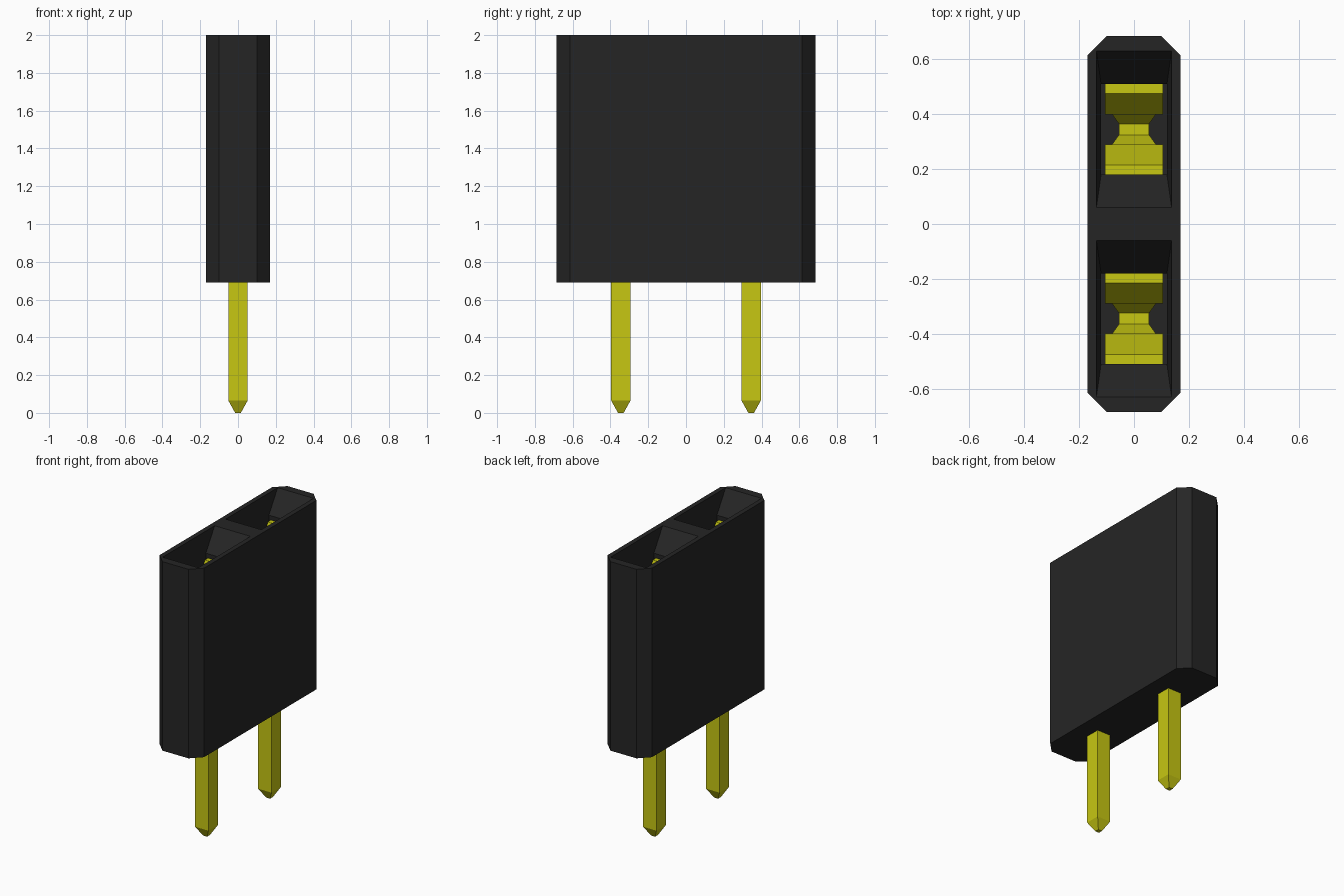
import bpy
import bmesh

cube = bpy.data.objects.get("Cube")
if cube:
    bpy.data.objects.remove(cube, do_unlink=True)


def make_material(name, rgb):
    mat = bpy.data.materials.new(name)
    mat.use_nodes = True
    mat.diffuse_color = (*rgb, 1)
    bsdf = next(n for n in mat.node_tree.nodes if n.type == 'BSDF_PRINCIPLED')
    bsdf.inputs["Base Color"].default_value = (*rgb, 1)
    return mat


BLACK = make_material("black plastic", (0.0185, 0.0185, 0.0185))
GOLD = make_material("yellow metal", (0.57, 0.57, 0.006))


def rect(hx, y0, y1, z):
    return [(-hx, y0, z), (hx, y0, z), (hx, y1, z), (-hx, y1, z)]


def loft(bm, rings):
    """Closed solid through a stack of rings with equal point counts."""
    loops = [[bm.verts.new(p) for p in ring] for ring in rings]
    n = len(loops[0])
    for a, b in zip(loops, loops[1:]):
        for i in range(n):
            j = (i + 1) % n
            bm.faces.new((a[i], a[j], b[j], b[i]))
    bm.faces.new(loops[0][::-1])
    bm.faces.new(loops[-1])


def make_object(name, solids, mat):
    bm = bmesh.new()
    for rings in solids:
        loft(bm, rings)
    bmesh.ops.recalc_face_normals(bm, faces=bm.faces)
    mesh = bpy.data.meshes.new(name)
    bm.to_mesh(mesh)
    bm.free()
    mesh.materials.append(mat)
    obj = bpy.data.objects.new(name, mesh)
    bpy.context.scene.collection.objects.link(obj)
    return obj


# Housing: upright block with chamfered corners
HX, HY, CH = 0.17, 0.685, 0.07
BOTTOM, TOP = 0.69, 2.0
outline = [(-HX + CH, -HY), (HX - CH, -HY), (HX, -HY + CH), (HX, HY - CH),
           (HX - CH, HY), (-HX + CH, HY), (-HX, HY - CH), (-HX, -HY + CH)]
housing = make_object(
    "housing", [[[(x, y, z) for x, y in outline] for z in (BOTTOM, TOP)]], BLACK)

PIN_Y = 0.345

# Sockets: straight shafts with a funnel mouth, cut from the housing
for side in (-1, 1):
    c = side * PIN_Y
    sections = [(0.12, 0.165, 0.82), (0.12, 0.165, 1.86),
                (0.137, 0.285, TOP), (0.137, 0.285, TOP + 0.05)]
    cutter = make_object(
        "socket_cutter", [[rect(hx, c - hy, c + hy, z) for hx, hy, z in sections]], BLACK)
    cutter.hide_render = True
    mod = housing.modifiers.new("socket", 'BOOLEAN')
    mod.operation = 'DIFFERENCE'
    mod.solver = 'EXACT'
    mod.object = cutter
    bpy.context.view_layer.objects.active = housing
    bpy.ops.object.modifier_apply(modifier=mod.name)
    bpy.data.objects.remove(cutter, do_unlink=True)

# Spring prong sections: inner offset, outer offset, half width, height
PRONG = [(0.020, 0.055, 0.055, 0.92), (0.090, 0.125, 0.105, 1.10),
         (0.100, 0.135, 0.105, 1.30), (0.055, 0.090, 0.105, 1.65),
         (0.130, 0.165, 0.105, 1.83)]

# Contacts: pointed square pin, base strip and two mirrored spring prongs
for name, c in (("front_contact", -PIN_Y), ("back_contact", PIN_Y)):
    pin = [rect(h, c - h, c + h, z)
           for h, z in ((0.015, 0.0), (0.051, 0.065), (0.051, 0.89))]
    base = [rect(0.055, c - 0.055, c + 0.055, z) for z in (0.885, 0.92)]
    prongs = [[rect(hx, c + s * a, c + s * b, z) for a, b, hx, z in PRONG]
              for s in (-1, 1)]
    make_object(name, [pin, base] + prongs, GOLD)
